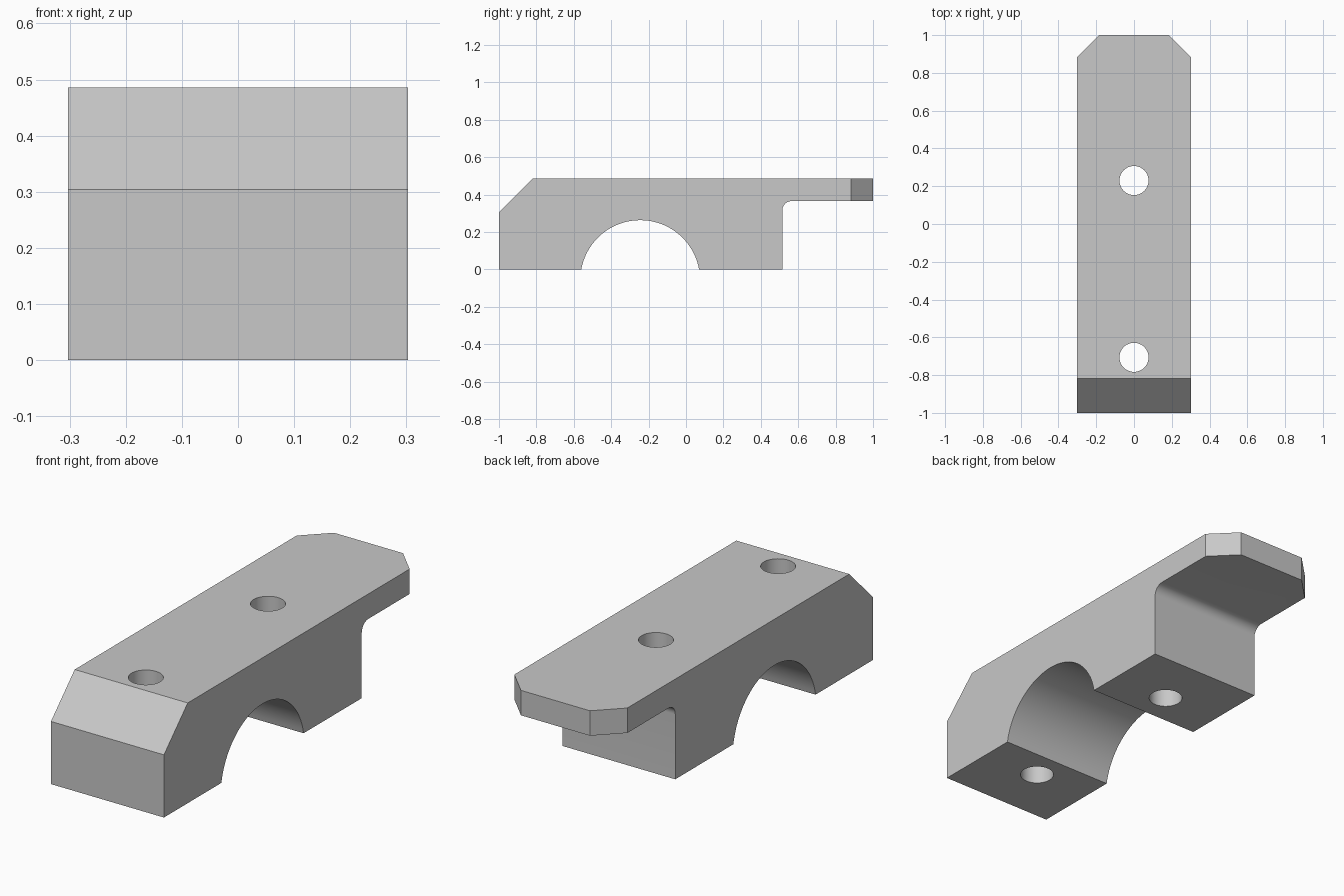
import bpy, bmesh
from math import sin, cos, asin, pi

cube = bpy.data.objects.get("Cube")
if cube:
    bpy.data.objects.remove(cube, do_unlink=True)

HALF_WIDTH = 0.303
TOP = 0.486

grey = bpy.data.materials.new("light_grey")
grey.use_nodes = True
colour = (0.58, 0.58, 0.58, 1)
grey.diffuse_color = colour
grey.node_tree.nodes["Principled BSDF"].inputs["Base Color"].default_value = colour


def arc(cy, cz, radius, start, end, steps):
    """Points along an arc in the side plane."""
    angles = [start + (end - start) * i / steps for i in range(steps + 1)]
    return [(cy + radius * cos(a), cz + radius * sin(a)) for a in angles]


def add_object(name, bm):
    bmesh.ops.recalc_face_normals(bm, faces=bm.faces)
    mesh = bpy.data.meshes.new(name)
    bm.to_mesh(mesh)
    bm.free()
    mesh.materials.append(grey)
    obj = bpy.data.objects.new(name, mesh)
    bpy.context.collection.objects.link(obj)
    return obj


# Side profile: sloped nose, saddle arch, filleted rear lip
saddle_radius, saddle_z = 0.32, -0.057
dip = asin(-saddle_z / saddle_radius)
profile = [(-1, 0), (-1, 0.304), (-0.818, TOP), (1, TOP), (1, 0.365)]
profile += arc(0.565, 0.315, 0.05, pi / 2, pi, 10)
profile += [(0.515, 0)]
profile += arc(-0.245, saddle_z, saddle_radius, dip, pi - dip, 40)

bm = bmesh.new()
side = bm.faces.new([bm.verts.new((-HALF_WIDTH, y, z)) for y, z in profile])
extruded = bmesh.ops.extrude_face_region(bm, geom=[side])["geom"]
bmesh.ops.translate(bm, vec=(2 * HALF_WIDTH, 0, 0),
                    verts=[v for v in extruded if isinstance(v, bmesh.types.BMVert)])
bmesh.ops.recalc_face_normals(bm, faces=bm.faces)

# Cut the two rear corners of the lip
corners = [e for e in bm.edges
           if all(v.co.y > 0.99 for v in e.verts)
           and abs(e.verts[0].co.x - e.verts[1].co.x) < 0.01]
bmesh.ops.bevel(bm, geom=corners, offset=0.118, offset_type='OFFSET',
                segments=1, affect='EDGES')
clamp = add_object("clamp_block", bm)

# Two vertical bolt holes
for name, y in (("front_hole_cutter", -0.706), ("rear_hole_cutter", 0.23)):
    bm = bmesh.new()
    bmesh.ops.create_cone(bm, cap_ends=True, segments=48,
                          radius1=0.077, radius2=0.077, depth=2)
    cutter = add_object(name, bm)
    cutter.location.y = y
    cutter.hide_render = True
    cutter.hide_viewport = True
    cut = clamp.modifiers.new(name, 'BOOLEAN')
    cut.operation = 'DIFFERENCE'
    cut.solver = 'EXACT'
    cut.object = cutter

# Bake the holes, then remove the cutters
bpy.context.view_layer.update()
evaluated = clamp.evaluated_get(bpy.context.evaluated_depsgraph_get())
finished = bpy.data.meshes.new_from_object(evaluated)
cutters = [m.object for m in clamp.modifiers]
clamp.modifiers.clear()
clamp.data = finished
for cutter in cutters:
    bpy.data.objects.remove(cutter, do_unlink=True)

# Smooth the curved walls and keep the edges sharp
bpy.ops.object.select_all(action='DESELECT')
clamp.select_set(True)
bpy.context.view_layer.objects.active = clamp
bpy.ops.object.shade_smooth_by_angle(angle=pi / 6)
